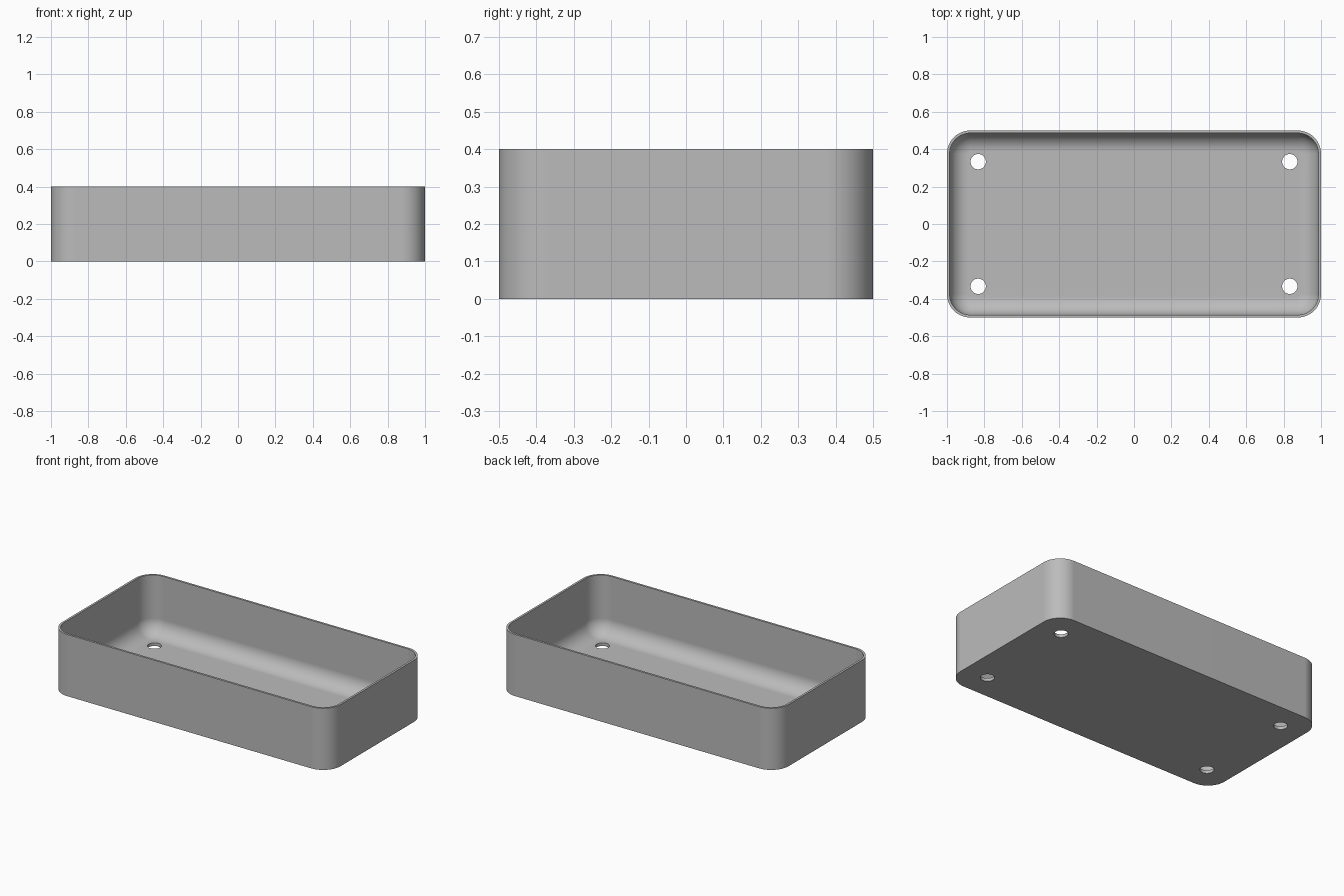
import bpy, bmesh
from math import sin, cos, pi

if "Cube" in bpy.data.objects:
    bpy.data.objects.remove(bpy.data.objects["Cube"], do_unlink=True)

HALF_X, HALF_Y, HEIGHT = 1.0, 0.5, 0.4
CORNER, WALL, FLOOR, FILLET = 0.125, 0.014, 0.02, 0.1
HOLE_X, HOLE_Y, HOLE_R = 0.833, 0.333, 0.041
STEPS = 12

grey = bpy.data.materials.new("plain grey")
grey.use_nodes = True
colour = (0.5, 0.5, 0.5, 1)
grey.diffuse_color = colour
grey.node_tree.nodes["Principled BSDF"].inputs["Base Color"].default_value = colour


def ring(bm, inset, z):
    """Rounded rectangle of vertices, inset from the outer outline."""
    r = CORNER - inset
    verts = []
    for quarter, (sx, sy) in enumerate([(1, 1), (-1, 1), (-1, -1), (1, -1)]):
        for i in range(STEPS + 1):
            a = (quarter + i / STEPS) * pi / 2
            verts.append(bm.verts.new((sx * (HALF_X - CORNER) + r * cos(a),
                                       sy * (HALF_Y - CORNER) + r * sin(a), z)))
    return verts


# Tray shell: outer wall, rim, inner wall, rounded fillet, floor
bm = bmesh.new()
levels = [(0, 0), (0, HEIGHT), (WALL, HEIGHT)]
for i in range(STEPS + 1):
    a = i / STEPS * pi / 2
    levels.append((WALL + FILLET * (1 - cos(a)), FLOOR + FILLET * (1 - sin(a))))
rings = [ring(bm, *level) for level in levels]
for low, high in zip(rings, rings[1:]):
    for i in range(len(low)):
        j = (i + 1) % len(low)
        bm.faces.new((low[i], low[j], high[j], high[i]))
bm.faces.new(rings[0][::-1])
bm.faces.new(rings[-1])
bmesh.ops.recalc_face_normals(bm, faces=bm.faces)
mesh = bpy.data.meshes.new("tray")
bm.to_mesh(mesh)
bm.free()
mesh.materials.append(grey)
tray = bpy.data.objects.new("tray", mesh)
bpy.context.collection.objects.link(tray)

# Drain holes near the four corners
bm = bmesh.new()
for sx in (-1, 1):
    for sy in (-1, 1):
        made = bmesh.ops.create_cone(bm, cap_ends=True, segments=32,
                                     radius1=HOLE_R, radius2=HOLE_R, depth=0.2)
        bmesh.ops.translate(bm, verts=made["verts"], vec=(sx * HOLE_X, sy * HOLE_Y, 0))
cut_mesh = bpy.data.meshes.new("hole_cutter")
bm.to_mesh(cut_mesh)
bm.free()
cut_mesh.materials.append(grey)
cutter = bpy.data.objects.new("hole_cutter", cut_mesh)
bpy.context.collection.objects.link(cutter)

bpy.context.view_layer.objects.active = tray
tray.select_set(True)
cut = tray.modifiers.new("holes", "BOOLEAN")
cut.operation = "DIFFERENCE"
cut.solver = "EXACT"
cut.object = cutter
bpy.ops.object.modifier_apply(modifier=cut.name)
bpy.data.objects.remove(cutter, do_unlink=True)

# Smooth curves with crisp rims and flat floor
bpy.ops.object.shade_smooth_by_angle(angle=pi / 6)
even = tray.modifiers.new("flat_faces", "WEIGHTED_NORMAL")
even.keep_sharp = True
